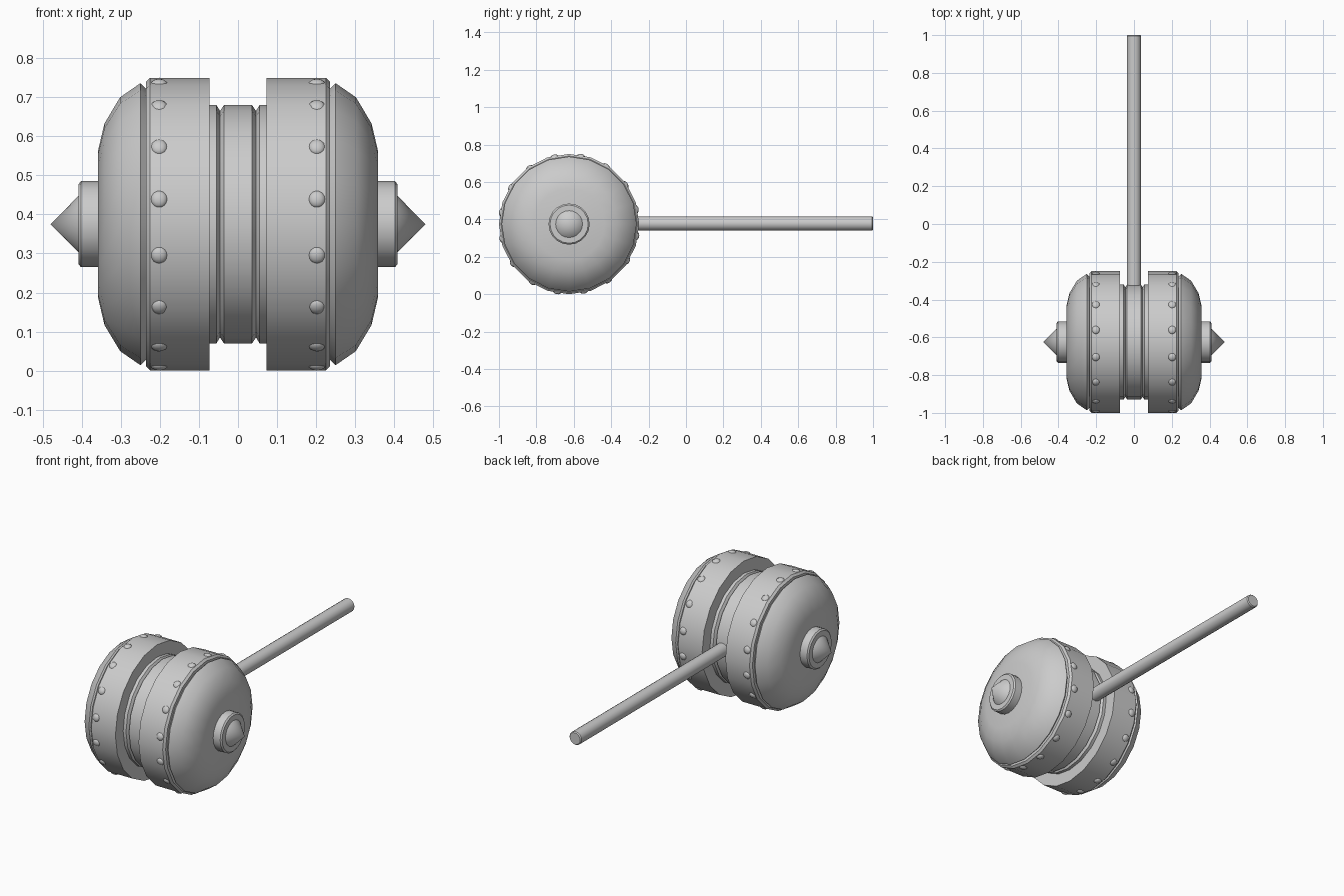
import bpy, bmesh, math
from mathutils import Matrix, Vector

if "Cube" in bpy.data.objects:
    bpy.data.objects.remove(bpy.data.objects["Cube"])

CY, CZ = -0.625, 0.375          # axis of the hammer head (runs along x)
HEAD = Matrix.Translation((0, CY, CZ))


def finish(name, bm, angle=35):
    bmesh.ops.recalc_face_normals(bm, faces=bm.faces)
    me = bpy.data.meshes.new(name)
    bm.to_mesh(me)
    bm.free()
    me.shade_smooth()
    me.set_sharp_from_angle(angle=math.radians(angle))
    ob = bpy.data.objects.new(name, me)
    bpy.context.collection.objects.link(ob)
    return ob


def lathe(name, profile, place, sides=20, angle=35):
    """Revolve (x, radius) points around the x axis; radius 0 ends are closed."""
    bm = bmesh.new()
    rings = []
    for x, r in profile:
        if r == 0:
            rings.append([bm.verts.new((x, 0, 0))] * sides)
        else:
            rings.append([bm.verts.new((x, r * math.cos(math.tau * i / sides),
                                        r * math.sin(math.tau * i / sides)))
                          for i in range(sides)])
    for a, b in zip(rings, rings[1:]):
        for i in range(sides):
            j = (i + 1) % sides
            quad = list(dict.fromkeys((a[i], a[j], b[j], b[i])))
            bm.faces.new(quad)
    bm.transform(place)
    return finish(name, bm, angle)


# grooved centre drum
half = [(0.036, 0.305), (0.046, 0.29), (0.055, 0.305), (0.08, 0.305), (0.08, 0)]
drum = [(-x, r) for x, r in reversed(half)] + half
lathe("centre_drum", drum, HEAD, angle=30)

for side, s in (("right", 1), ("left", -1)):
    place = HEAD @ Matrix.Scale(s, 4, Vector((1, 0, 0)))

    # riveted band
    lathe(side + "_band", [(0.073, 0), (0.073, 0.375), (0.225, 0.375),
                           (0.236, 0.364), (0.236, 0)], place)
    # rounded striking cap
    lathe(side + "_cap", [(0.234, 0), (0.234, 0.345), (0.25, 0.361), (0.302, 0.325),
                          (0.342, 0.258), (0.358, 0.19), (0.358, 0)], place)
    # boss on the cap
    lathe(side + "_boss", [(0.35, 0), (0.35, 0.11), (0.402, 0.11), (0.409, 0.102),
                           (0.409, 0)], place)
    # pointed tip
    lathe(side + "_tip", [(0.405, 0), (0.405, 0.076), (0.48, 0)], place)

    # ring of rivets
    bm = bmesh.new()
    for k in range(16):
        a = math.radians(10 + 22.5 * k)
        m = (place @ Matrix.Rotation(-a, 4, 'X')
             @ Matrix.Translation((0.202, -0.367, 0))
             @ Matrix.Diagonal((0.022, 0.0135, 0.022, 1)))
        bmesh.ops.create_uvsphere(bm, u_segments=12, v_segments=8, radius=1, matrix=m)
    finish(side + "_rivets", bm, 60)

# handle
lathe("handle", [(-0.36, 0), (-0.36, 0.038), (0.994, 0.038), (1.0, 0.033), (1.0, 0)],
      Matrix.Translation((0, 0, 0.378)) @ Matrix.Rotation(math.pi / 2, 4, 'Z'), 16)
